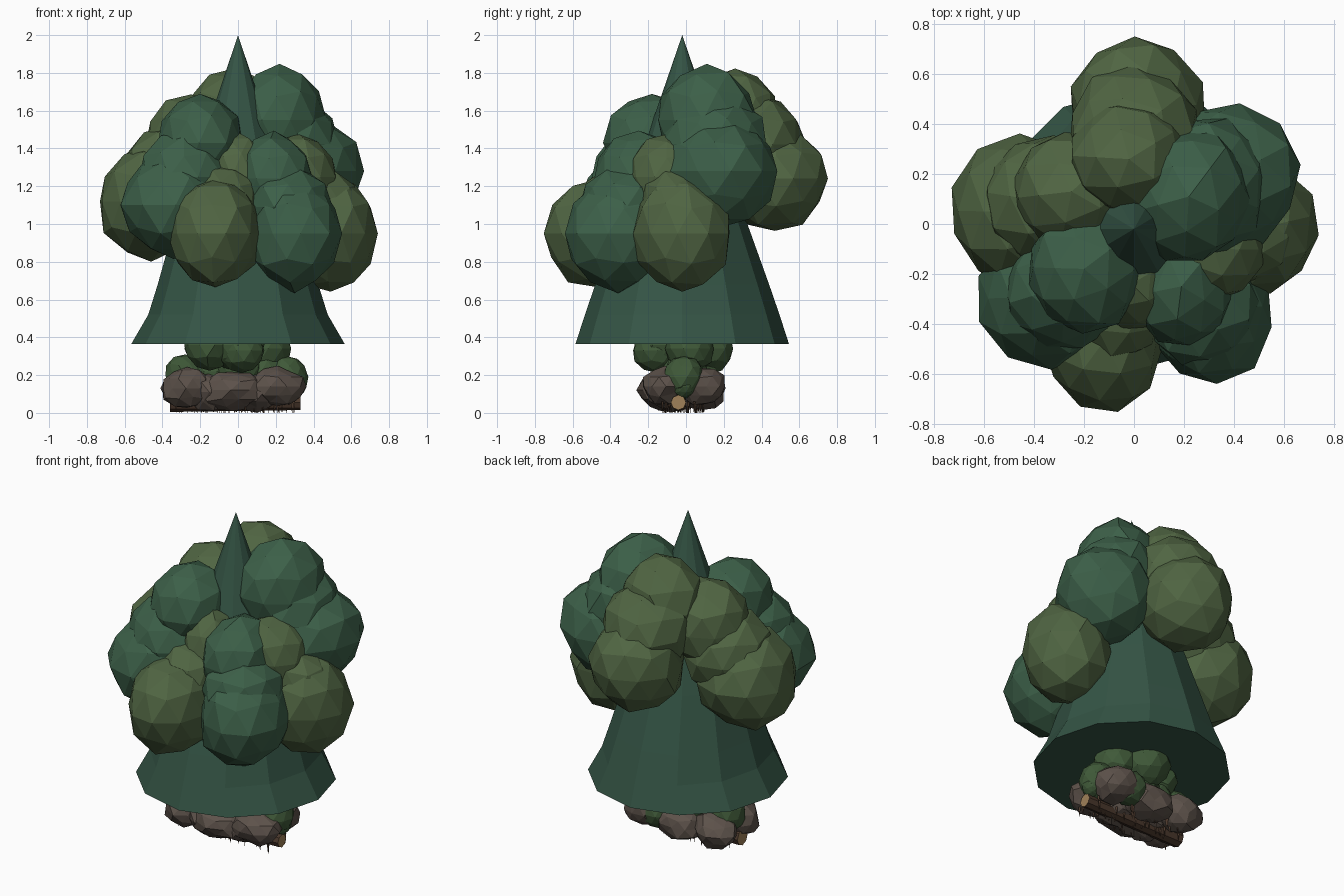
import bpy, bmesh, math, random
from mathutils import Vector, Matrix

random.seed(4)


def mat(name, c):
    m = bpy.data.materials.new(name)
    m.diffuse_color = (*c, 1)
    return m


DARK = mat("dark_leaf", (0.045, 0.115, 0.065))
OLIVE = mat("olive_leaf", (0.08, 0.13, 0.055))
CONE = mat("cone_leaf", (0.035, 0.09, 0.06))
MOSS = mat("moss", (0.05, 0.10, 0.04))
ROCK = mat("rock", (0.11, 0.085, 0.07))
BARK = mat("bark", (0.07, 0.04, 0.025))
WOOD = mat("cut_wood", (0.35, 0.22, 0.10))


def finish(bm, name, *mats):
    me = bpy.data.meshes.new(name)
    bm.to_mesh(me)
    bm.free()
    for m in mats:
        me.materials.append(m)
    ob = bpy.data.objects.new(name, me)
    bpy.context.collection.objects.link(ob)
    return ob


def blob(name, pos, size, m, rough=0.05):
    """Faceted lump: jittered low icosphere."""
    bm = bmesh.new()
    bmesh.ops.create_icosphere(bm, subdivisions=2, radius=1.02)
    turn = Matrix.Rotation(random.uniform(0, 6.28), 3, 'Z')
    for v in bm.verts:
        d = turn @ v.co * random.uniform(1 - rough, 1 + rough)
        v.co = Vector(pos) + Vector(d[i] * size[i] for i in range(3))
    return finish(bm, name, m)


# Tall cone crown, closed underneath (x radius, y radius, z)
SIDES = 12
profile = [(0.565, 0.565, 0.365), (0.475, 0.515, 0.52), (0.425, 0.46, 0.68), (0.335, 0.345, 1.0)]
bm = bmesh.new()
rings = []
for rx, ry, z in profile:
    rings.append([bm.verts.new((rx * math.cos(a), ry * math.sin(a) - 0.02, z))
                  for a in (2 * math.pi * i / SIDES for i in range(SIDES))])
tip = bm.verts.new((0, -0.02, 2.0))
for i in range(SIDES):
    j = (i + 1) % SIDES
    for a, b in zip(rings, rings[1:]):
        bm.faces.new((a[i], a[j], b[j], b[i]))
    bm.faces.new((rings[-1][i], rings[-1][j], tip))
bm.faces.new(rings[0][::-1])
finish(bm, "cone_crown", CONE)

# Leaf clusters: centre, radii, colour
clusters = [
    ((-0.12, -0.47, 0.95), (0.24, 0.28, 0.29), OLIVE),
    ((-0.07, -0.34, 1.11), (0.19, 0.21, 0.20), OLIVE),
    ((0.30, -0.36, 0.95), (0.25, 0.28, 0.30), DARK),
    ((0.26, -0.32, 1.09), (0.23, 0.24, 0.22), DARK),
    ((0.49, -0.02, 0.95), (0.25, 0.26, 0.30), OLIVE),
    ((0.42, -0.05, 1.10), (0.23, 0.19, 0.20), OLIVE),
    ((-0.34, -0.29, 1.10), (0.28, 0.28, 0.27), DARK),
    ((-0.28, -0.25, 1.25), (0.24, 0.25, 0.24), DARK),
    ((-0.46, 0.05, 1.12), (0.28, 0.30, 0.30), OLIVE),
    ((-0.36, 0.09, 1.26), (0.25, 0.26, 0.25), OLIVE),
    ((0.01, 0.47, 1.24), (0.27, 0.28, 0.27), OLIVE),
    ((0.0, 0.37, 1.42), (0.26, 0.26, 0.26), OLIVE),
    ((0.38, 0.19, 1.28), (0.28, 0.29, 0.28), DARK),
    ((0.29, 0.15, 1.42), (0.25, 0.28, 0.26), DARK),
    ((0.22, 0.11, 1.55), (0.24, 0.27, 0.28), DARK),
    ((-0.02, 0.26, 1.55), (0.24, 0.23, 0.27), OLIVE),
    ((-0.25, 0.13, 1.43), (0.24, 0.24, 0.25), OLIVE),
    ((-0.20, -0.18, 1.43), (0.23, 0.25, 0.26), DARK),
    ((0.19, -0.25, 1.24), (0.20, 0.24, 0.24), DARK),
    ((-0.01, -0.24, 1.25), (0.17, 0.18, 0.23), OLIVE),
    ((0.32, -0.10, 1.25), (0.20, 0.20, 0.22), OLIVE),
]
for i, (p, s, m) in enumerate(clusters):
    blob(f"leaf_cluster_{i}", p, s, m)

# Mossy stump core below the cone
for i, (x, y, z, r) in enumerate([(-0.15, 0, 0.34, 0.13), (0.0, -0.13, 0.36, 0.14),
                                  (0.15, 0.02, 0.34, 0.13), (0.0, 0.12, 0.34, 0.13),
                                  (0.02, -0.16, 0.33, 0.12), (0.0, 0.0, 0.24, 0.15),
                                  (-0.15, -0.14, 0.36, 0.13), (-0.14, 0, 0.22, 0.11),
                                  (0.14, 0, 0.22, 0.11)]):
    blob(f"moss_core_{i}", (x, y, z), (r, r, r), MOSS)
for i, (x, y, z, r) in enumerate([(-0.28, 0.0, 0.20, 0.11), (0.26, -0.01, 0.19, 0.11),
                                  (0.30, -0.01, 0.14, 0.06), (0.12, 0.1, 0.15, 0.1)]):
    blob(f"moss_lump_{i}", (x, y, z), (r, r, r), MOSS)

# Rough rocks around the log
rocks = [(-0.27, -0.11, 0.13, 0.13), (-0.03, -0.13, 0.12, 0.17), (0.21, -0.11, 0.14, 0.14),
         (-0.27, 0.09, 0.13, 0.13), (-0.04, 0.09, 0.12, 0.15), (0.21, 0.09, 0.14, 0.13),
         (-0.15, -0.08, 0.11, 0.13), (0.1, -0.08, 0.11, 0.12)]
for i, (x, y, z, r) in enumerate(rocks):
    blob(f"rock_{i}", (x, y, z), (r, 0.12, 0.10), ROCK, 0.12)

# Fallen log along x with pale cut ends
bm = bmesh.new()
bmesh.ops.create_cone(bm, cap_ends=True, segments=8, radius1=0.05, radius2=0.04, depth=0.69,
                      matrix=Matrix.Translation((-0.015, -0.04, 0.055))
                      @ Matrix.Rotation(math.pi / 2, 4, 'Y'))
for f in bm.faces:
    f.material_index = int(len(f.verts) > 4)
finish(bm, "log", BARK, WOOD)

# Fine root fringe hanging under the log
bm = bmesh.new()
for _ in range(60):
    x, y = random.uniform(-0.34, 0.31), random.uniform(-0.13, 0.1)
    bmesh.ops.create_cone(bm, segments=3, radius1=0.001, radius2=0.008, depth=0.06,
                          matrix=Matrix.Translation((x, y, 0.03)))
finish(bm, "root_fringe", BARK)
